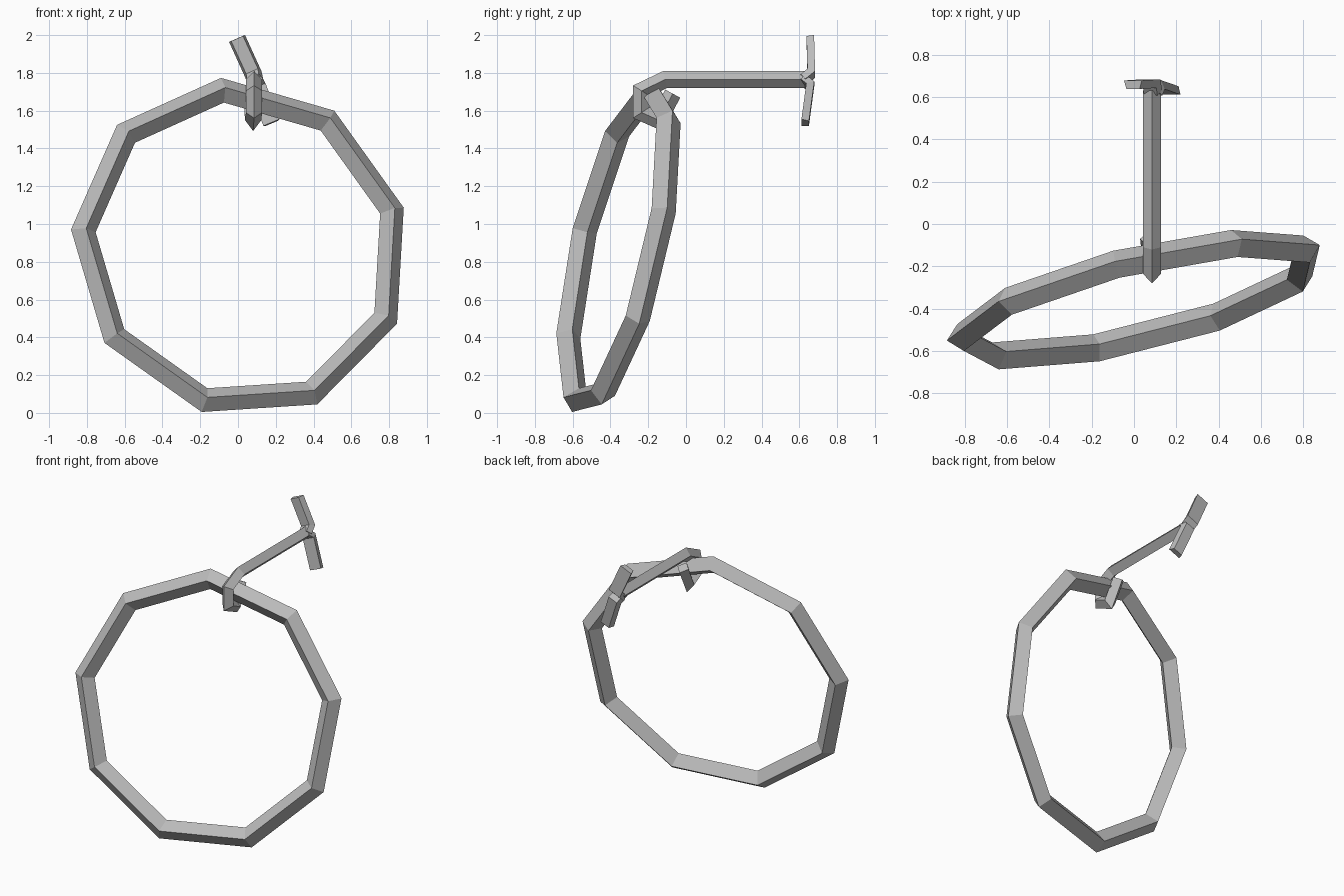
import bpy, bmesh, math
from mathutils import Vector as V

cube = bpy.data.objects.get("Cube")
if cube:
    bpy.data.objects.remove(cube, do_unlink=True)

GREY = (0.5, 0.5, 0.5, 1)
metal = bpy.data.materials.new("grey_metal")
metal.use_nodes = True
metal.diffuse_color = GREY
metal.node_tree.nodes["Principled BSDF"].inputs["Base Color"].default_value = GREY


def loft(name, sections, closed=False):
    """Skin a list of equal cross-sections, closing the loop or capping the ends."""
    bm = bmesh.new()
    rows = [[bm.verts.new(p) for p in s] for s in sections]
    count = len(rows[0])
    pairs = list(zip(rows, rows[1:]))
    if closed:
        pairs.append((rows[-1], rows[0]))
    else:
        bm.faces.new(rows[0])
        bm.faces.new(rows[-1])
    for a, b in pairs:
        for i in range(count):
            j = (i + 1) % count
            bm.faces.new((a[i], a[j], b[j], b[i]))
    bmesh.ops.recalc_face_normals(bm, faces=bm.faces)
    mesh = bpy.data.meshes.new(name)
    bm.to_mesh(mesh)
    bm.free()
    mesh.materials.append(metal)
    bpy.context.collection.objects.link(bpy.data.objects.new(name, mesh))


def sweep(name, path, profile, side):
    """Carry a flat profile along a path with mitred bends."""
    path = [V(p) for p in path]
    side = V(side).normalized()
    sections = []
    for i, p in enumerate(path):
        t_in = (p - path[max(i - 1, 0)]).normalized()
        t_out = (path[min(i + 1, len(path) - 1)] - p).normalized()
        tangent = (t_in + t_out).normalized()
        miter = 1 / max(tangent.dot(t_out if t_out.length else t_in), 0.5)
        up = side.cross(tangent).normalized() * miter
        sections.append([p + side * a + up * b for a, b in profile])
    loft(name, sections)


# Tilted nine-sided ring with a diamond section
centre = V((0.015, -0.356, 0.872))
normal = V((0.241, -1, 0.227)).normalized()
top_dir = V((-0.105, 0.18, 0.9))
u = (top_dir - normal * top_dir.dot(normal)).normalized()
v = normal.cross(u)
major, minor, sides = 0.858, 0.067, 9
stations = []
for k in range(sides):
    a = math.tau * k / sides
    out = u * math.cos(a) + v * math.sin(a)
    stations.append([centre + out * (major + minor * c) + normal * minor * s
                     for c, s in ((1, 0), (0, 1), (-1, 0), (0, -1))])
loft("ring", stations, closed=True)

# Bar whose front end curls under the ring
diamond = [(0.043, 0), (0, 0.045), (-0.043, 0), (0, -0.045)]
sweep("hooked_bar", [(0.085, 0.63, 1.765), (0.085, -0.11, 1.765),
                     (0.085, -0.235, 1.705), (0.085, -0.235, 1.59),
                     (0.08, -0.145, 1.55), (0.072, -0.07, 1.69)],
      diamond, (1, 0, 0))

# Two slanted flat arms forming the crosspiece at the back
plate = [(0.046, -0.02), (0.034, 0.02), (-0.034, 0.02), (-0.046, -0.02)]
root = (0.085, 0.62, 1.765)
sweep("upper_arm", [root, (0.078, 0.663, 1.8), (-0.005, 0.658, 1.982)],
      plate, (0.92, 0, 0.4))
sweep("lower_arm", [root, (0.1, 0.658, 1.735), (0.178, 0.631, 1.535)],
      plate, (0.92, 0, 0.38))
